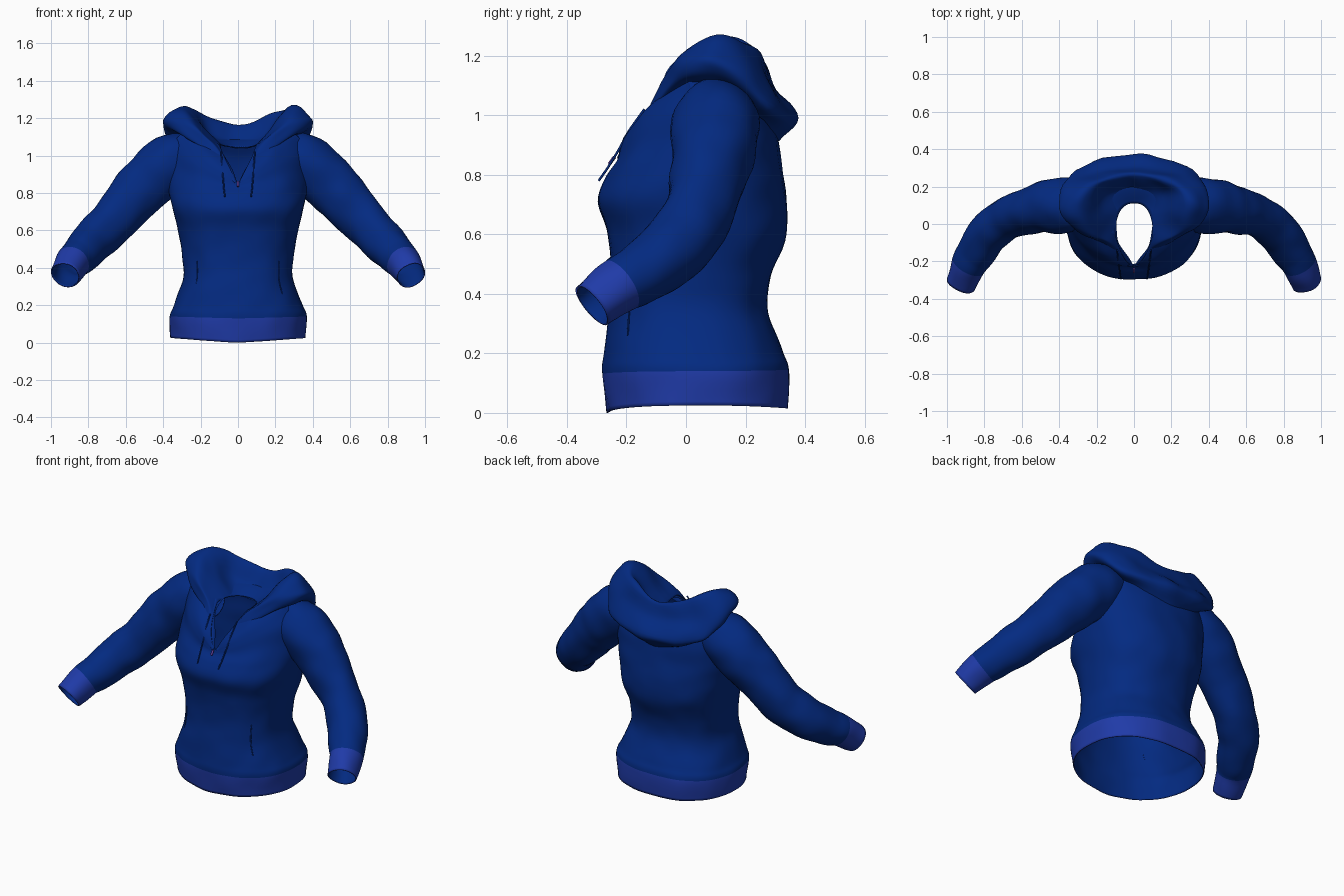
import bpy, bmesh, math
from mathutils import Vector, noise

cube = bpy.data.objects.get("Cube")
if cube:
    bpy.data.objects.remove(cube)


def material(name, color):
    mat = bpy.data.materials.new(name)
    mat.use_nodes = True
    mat.diffuse_color = (*color, 1)
    for node in mat.node_tree.nodes:
        if node.type == 'BSDF_PRINCIPLED':
            node.inputs["Base Color"].default_value = (*color, 1)
    return mat


FABRIC = material("royal blue fabric", (0.001, 0.023, 0.22))
RIB = material("light blue ribbing", (0.014, 0.043, 0.39))
PULL = material("purple zip pull", (0.15, 0.06, 0.40))


def spline(rows, steps):
    """Smoothly fill in rows of points between the given rows."""
    out = []
    last = len(rows) - 1
    for i in range(last):
        a, b, c, d = (rows[min(max(j, 0), last)] for j in range(i - 1, i + 3))
        for k in range(steps):
            t = k / steps
            out.append([q + ((r - p) * t + (2 * p - 5 * q + 4 * r - s) * t ** 2
                             + (3 * q - p - 3 * r + s) * t ** 3) / 2
                        for p, q, r, s in zip(a, b, c, d)])
    return out + [rows[last]]


def loft(name, rows, closed=True, rib=lambda row: False, folds=0.006, wall=0.0):
    """Skin rows of points, add soft cloth folds and an optional plain lining."""
    bm = bmesh.new()
    grid = [[bm.verts.new(p) for p in row] for row in rows]
    n = len(rows[0])
    for i in range(len(rows) - 1):
        for j in range(n if closed else n - 1):
            k = (j + 1) % n
            face = bm.faces.new((grid[i][j], grid[i][k], grid[i + 1][k], grid[i + 1][j]))
            face.smooth = True
            face.material_index = int(rib(i))
    bmesh.ops.remove_doubles(bm, verts=bm.verts, dist=0.0001)
    bmesh.ops.recalc_face_normals(bm, faces=bm.faces)
    bm.normal_update()
    for v in bm.verts:
        v.co += v.normal * folds * noise.noise(v.co * 9)
    mesh = bpy.data.meshes.new(name)
    bm.to_mesh(mesh)
    bm.free()
    mesh.materials.append(FABRIC)
    mesh.materials.append(RIB)
    obj = bpy.data.objects.new(name, mesh)
    bpy.context.collection.objects.link(obj)
    if wall:
        mod = obj.modifiers.new("lining", 'SOLIDIFY')
        mod.thickness = wall
        mod.offset = -1
        mod.material_offset = -1


def cord(name, points, radius, mat):
    curve = bpy.data.curves.new(name, 'CURVE')
    curve.dimensions = '3D'
    curve.bevel_depth = radius
    curve.bevel_resolution = 2
    curve.use_fill_caps = True
    line = curve.splines.new('POLY')
    line.points.add(len(points) - 1)
    for dot, p in zip(line.points, points):
        dot.co = (*p, 1)
    curve.materials.append(mat)
    obj = bpy.data.objects.new(name, curve)
    bpy.context.collection.objects.link(obj)


def power(value, exponent):
    return math.copysign(abs(value) ** exponent, value)


# Torso rings: half width, front y, back y, front, side and back height,
# and how pointed the front is
BODY = [
    (.36, -.265, .342, .0, .025, .015, .85),
    (.366, -.28, .348, .13, .14, .145, .85),
    (.345, -.275, .325, .2, .2, .21, .85),
    (.297, -.26, .275, .33, .33, .34, .85),
    (.297, -.25, .285, .46, .46, .46, .85),
    (.32, -.265, .338, .6, .6, .6, .85),
    (.352, -.297, .335, .71, .72, .73, .85),
    (.37, -.268, .32, .79, .82, .84, 1.1),
    (.37, -.236, .308, .83, .93, .94, 1.5),
    (.355, -.228, .275, .845, 1.05, 1.03, 2),
    (.27, -.225, .22, .85, 1.13, 1.09, 2.4),
    (.1, -.22, .11, .855, 1.06, 1.05, 2),
]


def body_point(ring, angle):
    half, front, back, z_front, z_side, z_back, point = ring
    c, s = math.cos(angle), math.sin(angle)
    y = (front + back) / 2 + (back - front) / 2 * power(s, point if s < 0 else .85)
    # the front height changes in a straight V, the back in a soft curve
    z = z_side + ((z_front - z_side) * (1 - abs(c)) if s < 0 else (z_back - z_side) * s * s)
    return Vector((half * power(c, .85), y, z))


SEG, STEP = 72, 6
torso_rows = spline([[body_point(r, math.tau * j / SEG) for j in range(SEG)] for r in BODY], STEP)
loft("torso", torso_rows, rib=lambda row: row < STEP, wall=0.006)

# Hood stations from the front point to the middle of the back.
# Each runs from the neck up over the rim and down under the outer drape.
HOOD = [
    [(.0, -.222, .855), (.005, -.225, .86), (.01, -.23, .86),
     (.015, -.232, .86), (.02, -.232, .855), (.015, -.225, .85)],
    [(.075, -.115, 1.0), (.09, -.115, 1.02), (.115, -.115, 1.04),
     (.14, -.118, 1.03), (.145, -.125, 1.0), (.13, -.105, .99)],
    [(.095, -.03, 1.05), (.15, -.035, 1.10), (.24, -.045, 1.17),
     (.31, -.03, 1.17), (.315, -.025, 1.12), (.27, -.005, 1.09)],
    [(.095, .04, 1.06), (.17, .06, 1.14), (.29, .1, 1.265),
     (.395, .09, 1.2), (.385, .11, 1.14), (.31, .11, 1.1)],
    [(.07, .09, 1.05), (.14, .16, 1.11), (.22, .21, 1.24),
     (.32, .24, 1.14), (.31, .29, 1.02), (.245, .25, .99)],
    [(.0, .11, 1.04), (.0, .18, 1.07), (.0, .265, 1.165),
     (.0, .305, 1.08), (.0, .375, .99), (.0, .315, .91)],
]
half_hood = [[Vector(p) for p in row] for row in HOOD]
other_half = [[Vector((-p.x, p.y, p.z)) for p in row] for row in half_hood[-2::-1]]
around = spline(half_hood + other_half, 8)
across = spline([list(col) for col in zip(*around)], 6)
loft("hood", across, closed=False, folds=0.012)

# Sleeve path: centre, half depth and half height, ending in the cuff
SLEEVE = [
    (.25, .1, 1.0, .125, .125), (.36, .1, .965, .148, .15), (.47, .09, .865, .138, .15),
    (.56, .068, .775, .122, .14), (.67, .033, .65, .112, .126), (.775, -.05, .545, .112, .117),
    (.842, -.15, .47, .102, .104), (.882, -.218, .433, .093, .094), (.925, -.314, .36, .081, .081),
]
path = spline([[Vector(p[:3]), Vector((*p[3:], 0))] for p in SLEEVE], STEP)

for side, sx in (("left", 1), ("right", -1)):
    rows = []
    for i, (centre, size) in enumerate(path):
        tangent = (path[min(i + 1, len(path) - 1)][0] - path[max(i - 1, 0)][0]).normalized()
        u = tangent.cross(Vector((0, 0, 1))).normalized()
        w = tangent.cross(u)
        ring = []
        for j in range(36):
            a = math.tau * j / 36
            p = centre + u * math.cos(a) * size.x + w * math.sin(a) * size.y
            ring.append(Vector((p.x * sx, p.y, p.z)))
        rows.append(ring)
    cuff_start = len(rows) - 1 - STEP
    loft(side + "_sleeve", rows, rib=lambda row: row >= cuff_start, folds=0.009, wall=0.006)

    # Drawstring hanging from the collar over the chest
    cord(side + "_drawstring", [(sx * x, y, z) for x, y, z in (
        (.09, -.14, 1.02), (.085, -.19, .95), (.08, -.228, .88),
        (.075, -.265, .82), (.07, -.293, .78))], 0.004, FABRIC)

    # Seam of the front pocket, laid on the torso
    column = SEG * 3 // 4 + sx * SEG // 8
    cord(side + "_pocket_seam",
         [row[column] for row in torso_rows[STEP * 5 // 2:STEP * 4]], 0.003, FABRIC)

# Short zip pull at the bottom of the neck opening
cord("zip_pull", [(0, -.24, .86), (0, -.258, .835)], 0.006, PULL)
